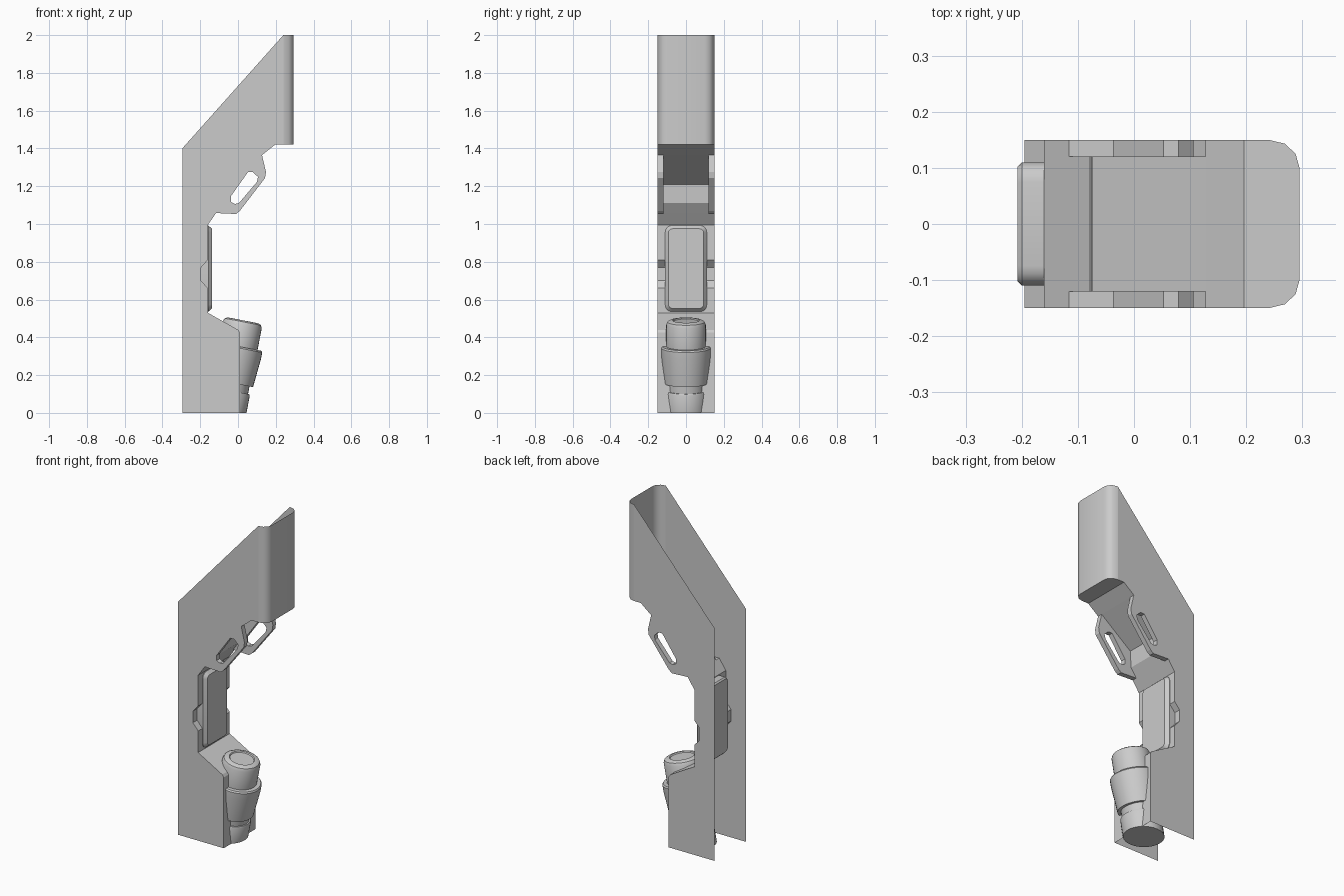
import bpy, bmesh, math
from mathutils import Vector, Matrix

if "Cube" in bpy.data.objects:
    bpy.data.objects.remove(bpy.data.objects["Cube"])


def finish(name, bm, smooth=None):
    me = bpy.data.meshes.new(name)
    bm.to_mesh(me)
    bm.free()
    ob = bpy.data.objects.new(name, me)
    bpy.context.collection.objects.link(ob)
    if smooth:
        bpy.context.view_layer.objects.active = ob
        ob.select_set(True)
        bpy.ops.object.shade_smooth_by_angle(angle=math.radians(smooth))
        ob.select_set(False)
    return ob


def face(bm, pts, out):
    f = bm.faces.new([bm.verts.new(p) for p in pts])
    f.normal_update()
    if f.normal.dot(Vector(out)) < 0:
        f.normal_flip()


def ribbon(bm, path, y0, y1, out=(1, 0, 0), centre=None):
    """Sheet following an x-z path between two y values."""
    for (xa, za), (xb, zb) in zip(path, path[1:]):
        o = out
        if centre:
            o = (centre[0] - (xa + xb) / 2, 0, centre[1] - (za + zb) / 2)
        face(bm, [(xa, y0, za), (xb, y0, zb), (xb, y1, zb), (xa, y1, za)], o)


def plate(bm, loops, y, side):
    """Flat x-z sheet at y, later loops are holes."""
    edges = []
    for loop in loops:
        vs = [bm.verts.new((x, y, z)) for x, z in loop]
        edges += [bm.edges.new((a, b)) for a, b in zip(vs, vs[1:] + vs[:1])]
    res = bmesh.ops.triangle_fill(bm, use_beauty=True, edges=edges, normal=(0, side, 0))
    for f in res['geom']:
        if isinstance(f, bmesh.types.BMFace):
            f.normal_update()
            if f.normal.y * side < 0:
                f.normal_flip()


W, T = 0.15, 0.12
lower = [(0.01, 0), (0.01, 0.425), (0, 0.44), (-0.16, 0.53), (-0.16, 0.66)]
notch = [(-0.16, 0.66), (-0.195, 0.70), (-0.195, 0.77), (-0.16, 0.81)]
lug = [(-0.116, 1.058), (-0.01, 1.053), (0.01, 1.07), (0.143, 1.243),
       (0.148, 1.275), (0.127, 1.365)]
recess = [(-0.16, 0.995), (-0.116, 1.058), (-0.08, 1.11), (-0.075, 1.21), (0.127, 1.365)]
slot = [(-0.037, 1.148), (-0.037, 1.116), (-0.016, 1.106), (0.005, 1.111),
        (0.10, 1.222), (0.106, 1.249), (0.079, 1.275), (0.053, 1.275)]

# side walls with slots and notches
bm = bmesh.new()
outline = ([(-0.295, 0)] + lower + notch[1:] + [(-0.16, 0.995)] + lug
           + [(0.196, 1.42), (0.24, 1.42), (0.24, 2.0), (-0.295, 1.4)])
for s in (-1, 1):
    plate(bm, [outline, slot], s * W, s)
finish("side_walls", bm)

# front skin: lower front, middle band, recessed strip
bm = bmesh.new()
ribbon(bm, lower, -W, W)
ribbon(bm, [notch[0], notch[-1]], -0.11, 0.11)
ribbon(bm, [notch[-1], recess[0], recess[1]], -W, W)
ribbon(bm, recess[1:], -T, T)
ribbon(bm, [recess[-1], (0.196, 1.42)], -W, W)
for s in (-1, 1):
    ribbon(bm, notch, s * 0.11, s * W)
finish("front_skin", bm)

# hollow slotted brackets on both sides
bm = bmesh.new()
for s in (-1, 1):
    plate(bm, [lug + [(-0.075, 1.21), (-0.08, 1.11)], slot], s * T, -s)
    ribbon(bm, lug, s * T, s * W, out=(1, 0, -1))
    ribbon(bm, slot + slot[:1], s * T, s * W, centre=(0.035, 1.19))
finish("side_brackets", bm)

# rounded upper front and its underside
half = [(0.24, 0.15), (0.269, 0.143), (0.288, 0.125), (0.295, 0.10)]
bow = half + [(x, -y) for x, y in reversed(half)]
bm = bmesh.new()
lo = [bm.verts.new((x, y, 1.42)) for x, y in bow]
hi = [bm.verts.new((x, y, 2.0)) for x, y in bow]
for i in range(len(bow) - 1):
    f = bm.faces.new((lo[i], lo[i + 1], hi[i + 1], hi[i]))
    f.normal_update()
    if f.normal.x < 0:
        f.normal_flip()
face(bm, [(0.196, W, 1.42)] + [(x, y, 1.42) for x, y in bow] + [(0.196, -W, 1.42)], (0, 0, -1))
finish("upper_front", bm, 35)

# rounded rectangular pad, lofted along x
bm = bmesh.new()
rings = []
for x, inset in ((-0.208, 0.008), (-0.20, 0), (-0.157, 0), (-0.138, 0.017)):
    hy, hz, r = 0.11 - inset, 0.228 - inset, 0.035 - inset * 0.8
    ring = []
    for k, (sy, sz) in enumerate(((1, 1), (-1, 1), (-1, -1), (1, -1))):
        for j in range(5):
            a = math.pi / 2 * (k + j / 4)
            ring.append(bm.verts.new((x, sy * (hy - r) + r * math.cos(a),
                                      0.764 + sz * (hz - r) + r * math.sin(a))))
    rings.append(ring)
for a, b in zip(rings, rings[1:]):
    for i in range(len(a)):
        j = (i + 1) % len(a)
        bm.faces.new((a[i], a[j], b[j], b[i]))
bm.faces.new(rings[0])
bm.faces.new(rings[-1])
bmesh.ops.recalc_face_normals(bm, faces=bm.faces[:])
finish("middle_pad", bm, 30)

# tilted canister: lathed profile (radius, distance below top), trimmed at the floor
prof = [(0.045, -0.004), (0.07, 0), (0.085, 0.001), (0.098, 0.008), (0.105, 0.024),
        (0.105, 0.14), (0.126, 0.14), (0.132, 0.148), (0.132, 0.185), (0.119, 0.337),
        (0.100, 0.337), (0.100, 0.378), (0.107, 0.378), (0.111, 0.386), (0.111, 0.56)]
prof[0] = (0.066, 0.006)
N = 32
bm = bmesh.new()
rings = [[bm.verts.new((r * math.cos(2 * math.pi * i / N), r * math.sin(2 * math.pi * i / N), -s))
          for i in range(N)] for r, s in prof]
for a, b in zip(rings, rings[1:]):
    for i in range(N):
        j = (i + 1) % N
        bm.faces.new((a[i], b[i], b[j], a[j]))
bm.faces.new(rings[0])
bm.faces.new(rings[-1])
bmesh.ops.recalc_face_normals(bm, faces=bm.faces[:])
bm.transform(Matrix.Translation((0.027, 0, 0.49)) @ Matrix.Rotation(math.radians(11), 4, 'Y'))
cut = bmesh.ops.bisect_plane(bm, geom=bm.verts[:] + bm.edges[:] + bm.faces[:],
                             plane_co=(0, 0, 0), plane_no=(0, 0, -1), clear_outer=True)
bmesh.ops.edgeloop_fill(bm, edges=[e for e in cut['geom_cut'] if isinstance(e, bmesh.types.BMEdge)])
bmesh.ops.recalc_face_normals(bm, faces=bm.faces[:])
finish("canister", bm, 35)
